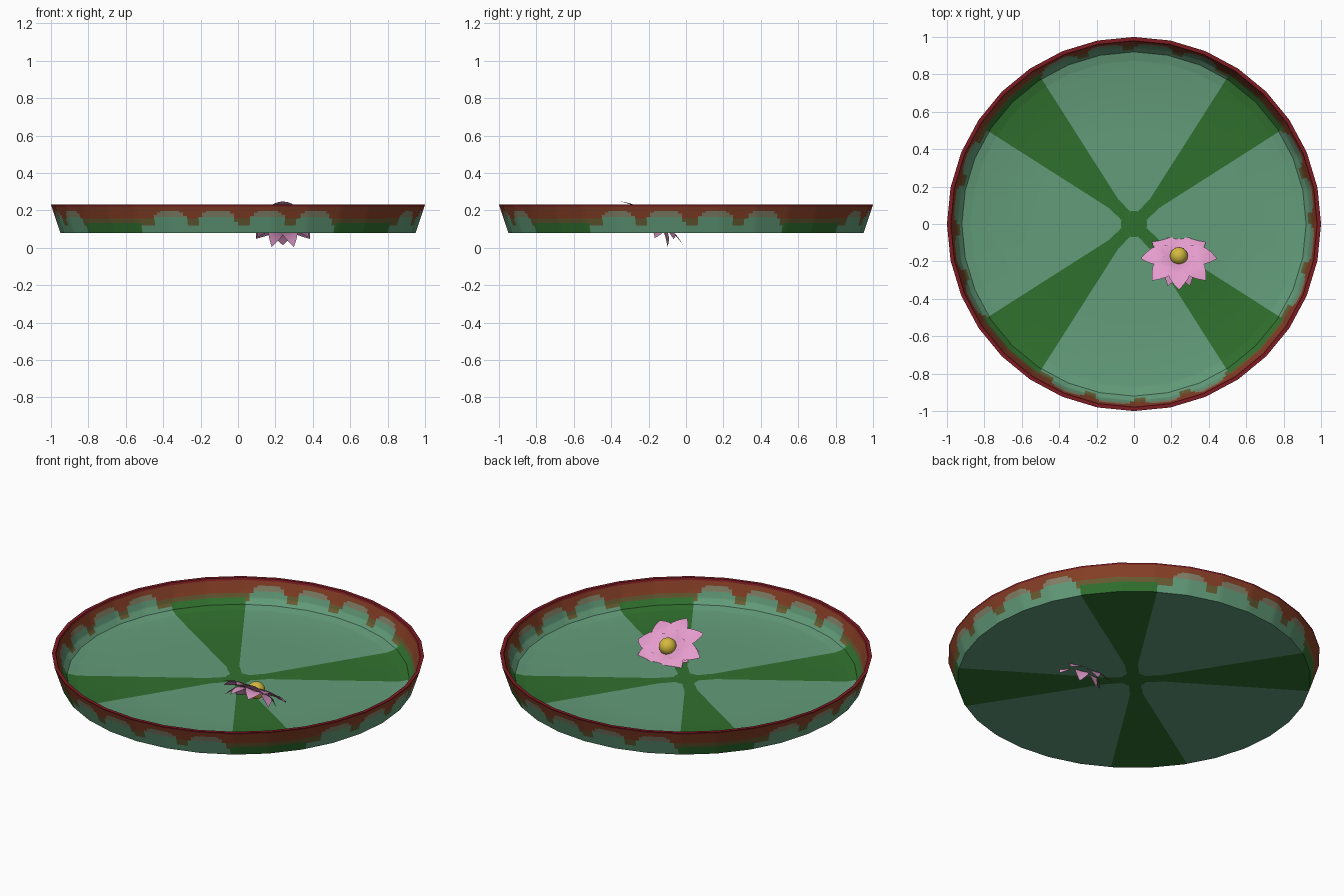
import bpy, bmesh, math
from mathutils import Matrix, Vector

cube = bpy.data.objects.get("Cube")
if cube:
    bpy.data.objects.remove(cube, do_unlink=True)


def material(name, rgb):
    """Flat material from an sRGB colour given in 0-255."""
    lin = [((c / 255 + 0.055) / 1.055) ** 2.4 for c in rgb] + [1]
    m = bpy.data.materials.new(name)
    m.use_nodes = True
    m.diffuse_color = lin
    bsdf = m.node_tree.nodes["Principled BSDF"]
    bsdf.inputs["Base Color"].default_value = lin
    bsdf.inputs["Roughness"].default_value = 0.8
    return m


pad_mats = [material("dark green", (48, 112, 46)),
            material("pale green", (99, 156, 122)),
            material("olive", (104, 92, 50)),
            material("rust", (136, 64, 38)),
            material("grey green", (132, 130, 104)),
            material("dark red", (125, 28, 34))]
DARK, PALE, OLIVE, RUST, GREY, RED = range(6)
pink = material("pink", (228, 156, 204))
yellow = material("yellow", (212, 186, 62))


def finish(name, bm, mats, angle=35):
    mesh = bpy.data.meshes.new(name)
    bm.to_mesh(mesh)
    bm.free()
    for m in mats:
        mesh.materials.append(m)
    ob = bpy.data.objects.new(name, mesh)
    bpy.context.scene.collection.objects.link(ob)
    bpy.ops.object.select_all(action="DESELECT")
    ob.select_set(True)
    bpy.context.view_layer.objects.active = ob
    bpy.ops.object.shade_smooth_by_angle(angle=math.radians(angle))
    return ob


# Leaf pad: a thin shallow dish turned from one closed profile
SEGMENTS, SIDES = 288, 32
BUMPS = (-22, -6.5, 9.5, 25)


def subdivide(points, step):
    out = [points[0]]
    for a, b in zip(points, points[1:]):
        n = max(1, math.ceil(math.dist(a, b) / step))
        out += [(a[0] + (b[0] - a[0]) * i / n, a[1] + (b[1] - a[1]) * i / n)
                for i in range(1, n + 1)]
    return out


def floor_rings(z):
    return [(0.04 + 0.01 * i, z) for i in range(15)] + [(0.5, z), (0.87, z)]


inner_wall = subdivide([(0.87, 0.088), (0.92, 0.1), (0.945, 0.13),
                        (0.96, 0.17), (0.976, 0.218)], 0.007)
outer_wall = subdivide([(0.997, 0.221), (0.95, 0.08)], 0.007)
profile = (floor_rings(0.088) + inner_wall[1:] + [(0.98, 0.23), (1.0, 0.23)]
           + outer_wall + floor_rings(0.08)[::-1])


def pad_colour(r, z, degrees):
    d = (degrees + 45) % 90 - 45
    wedge = abs(d) < 32.5
    if z > 0.219:
        return RED
    if z < 0.1 and r < 0.9:
        return PALE if wedge and r > 0.065 + 0.09 * (d / 32.5) ** 4 else DARK
    if wedge:
        near = min(abs(d - b) for b in BUMPS) / 6
        top = 0.117 + (0.08 * (1 - near ** 4) ** 0.5 if near < 1 else 0)
        if z < top:
            return GREY if z > 0.165 else PALE
    elif z < 0.13:
        return DARK
    return OLIVE if z < 0.155 else RUST


bm = bmesh.new()
rings = []
for r, z in profile:
    ring = []
    for i in range(SEGMENTS):
        a = math.tau * i / SEGMENTS
        half = math.pi / SIDES
        k = r * math.cos(half) / math.cos(a % (2 * half) - half)
        ring.append(bm.verts.new((k * math.cos(a), k * math.sin(a), z)))
    rings.append(ring)
for j in range(len(rings) - 1):
    (r0, z0), (r1, z1) = profile[j], profile[j + 1]
    for i in range(SEGMENTS):
        n = (i + 1) % SEGMENTS
        f = bm.faces.new((rings[j][i], rings[j + 1][i],
                          rings[j + 1][n], rings[j][n]))
        f.material_index = pad_colour((r0 + r1) / 2, (z0 + z1) / 2,
                                      (i + 0.5) * 360 / SEGMENTS)
bm.faces.new(rings[0])
bm.faces.new(rings[-1][::-1])
finish("leaf_pad", bm, pad_mats)

# Flower: layers of pointed petals around a round centre, tilted to the back
tilt = Matrix.Translation((0.24, -0.18, 0.137)) @ Matrix.Rotation(
    math.radians(-35), 4, "X")


def petal_layer(name, count, length, width, arch, tip, turn):
    bm = bmesh.new()
    widths = (0.3, 0.65, 0.92, 1, 0.85, 0.5, 0)
    for p in range(count):
        spin = tilt @ Matrix.Rotation(math.tau * (p + turn) / count, 4, "Z")
        rows = []
        for i, w in enumerate(widths):
            t = i / (len(widths) - 1)
            x = 0.025 + (length - 0.025) * t
            z = arch * math.sin(math.pi * t) + tip * t * t
            sides = (-1, 0, 1) if w else (0,)
            rows.append([bm.verts.new(spin @ Vector(
                (x, s * w * width, z + 0.006 * w * s * s))) for s in sides])
        for a, b in zip(rows, rows[1:]):
            for s in range(2):
                corner = [b[s + 1], b[s]] if len(b) > 1 else [b[0]]
                bm.faces.new([a[s], a[s + 1]] + corner)
    finish(name, bm, [pink], 60)


petal_layer("outer_petals", 8, 0.205, 0.06, 0.018, -0.008, 0)
petal_layer("lower_petals", 8, 0.155, 0.045, 0.01, -0.062, 0.5)
petal_layer("inner_petals", 6, 0.11, 0.036, 0.008, 0.022, 0.5)

bm = bmesh.new()
bmesh.ops.create_uvsphere(bm, u_segments=20, v_segments=12, radius=0.048,
                          matrix=tilt @ Matrix.Translation((0, 0, 0.015)))
finish("flower_centre", bm, [yellow])
